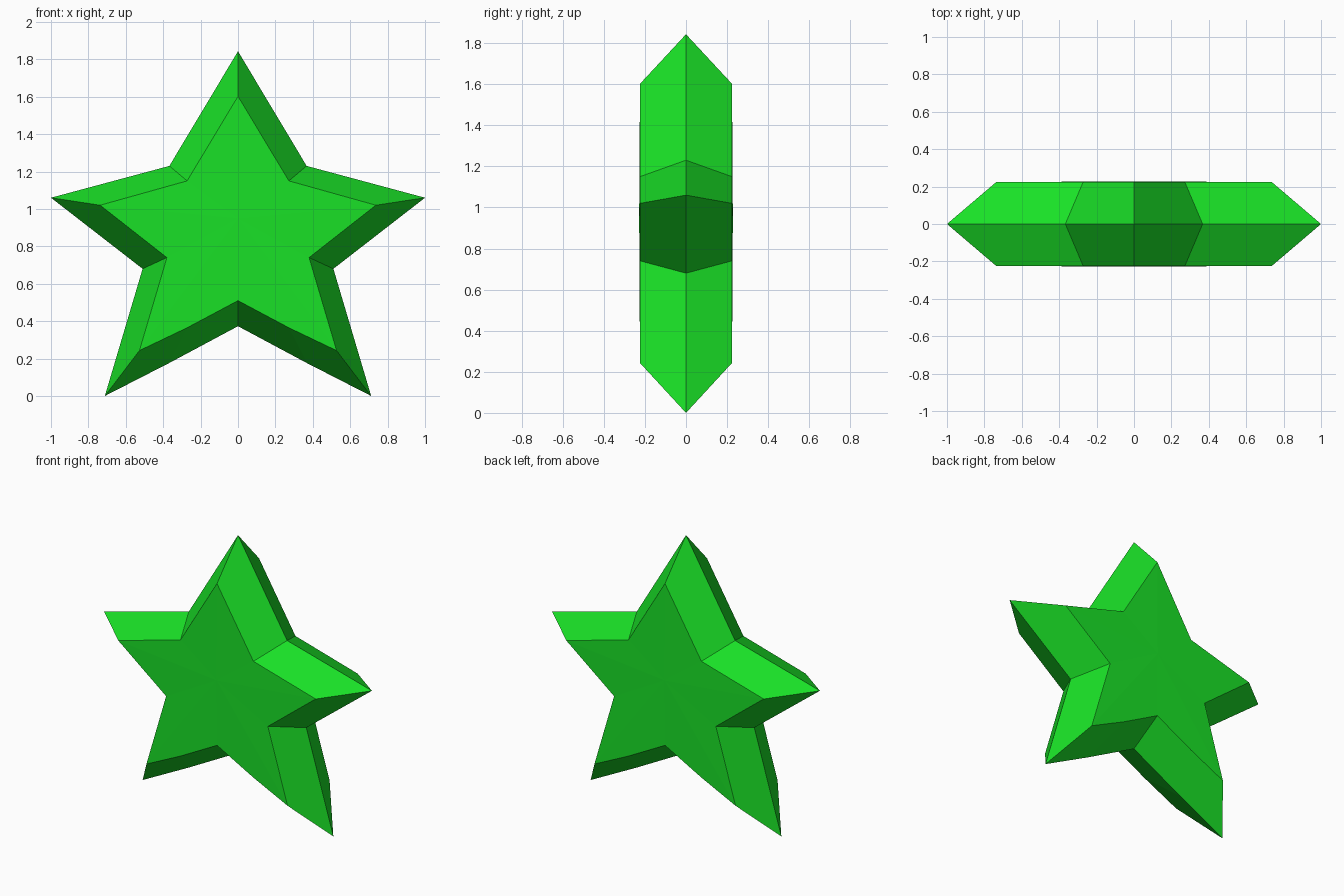
import bpy
import bmesh

if "Cube" in bpy.data.objects:
    bpy.data.objects.remove(bpy.data.objects["Cube"])

# Right half profiles (x, z), top tip round to the bottom notch
RIM = [(0, 1.843), (0.367, 1.23), (1.0, 1.06), (0.51, 0.68),
       (0.712, 0.0), (0.37, 0.175), (0, 0.373)]
FACE = [(0, 1.602), (0.272, 1.15), (0.737, 1.02), (0.38, 0.74),
        (0.527, 0.243), (0.272, 0.365), (0, 0.51)]
FACE_Y, CENTRE_Y, CENTRE_Z = 0.224, 0.228, 0.95


def mirrored(half):
    """Close a half profile by mirroring it across x = 0."""
    return half + [(-x, z) for x, z in reversed(half[1:-1])]


def ring(bm, half, y):
    return [bm.verts.new((x, y, z)) for x, z in mirrored(half)]


bm = bmesh.new()
rim = ring(bm, RIM, 0)
n = len(rim)

# Front and back: sloped bevel band plus a very slightly domed star face
for side in (-1, 1):
    face = ring(bm, FACE, side * FACE_Y)
    centre = bm.verts.new((0, side * CENTRE_Y, CENTRE_Z))
    for i in range(n):
        j = (i + 1) % n
        bm.faces.new((rim[i], rim[j], face[j], face[i]))
        bm.faces.new((face[i], face[j], centre))
bmesh.ops.recalc_face_normals(bm, faces=bm.faces)

mesh = bpy.data.meshes.new("star")
bm.to_mesh(mesh)
bm.free()
star = bpy.data.objects.new("star", mesh)
bpy.context.collection.objects.link(star)

# Bright green
green = bpy.data.materials.new("green")
green.diffuse_color = (0.01, 0.75, 0.02, 1)
green.use_nodes = True
green.node_tree.nodes["Principled BSDF"].inputs["Base Color"].default_value = green.diffuse_color
mesh.materials.append(green)
